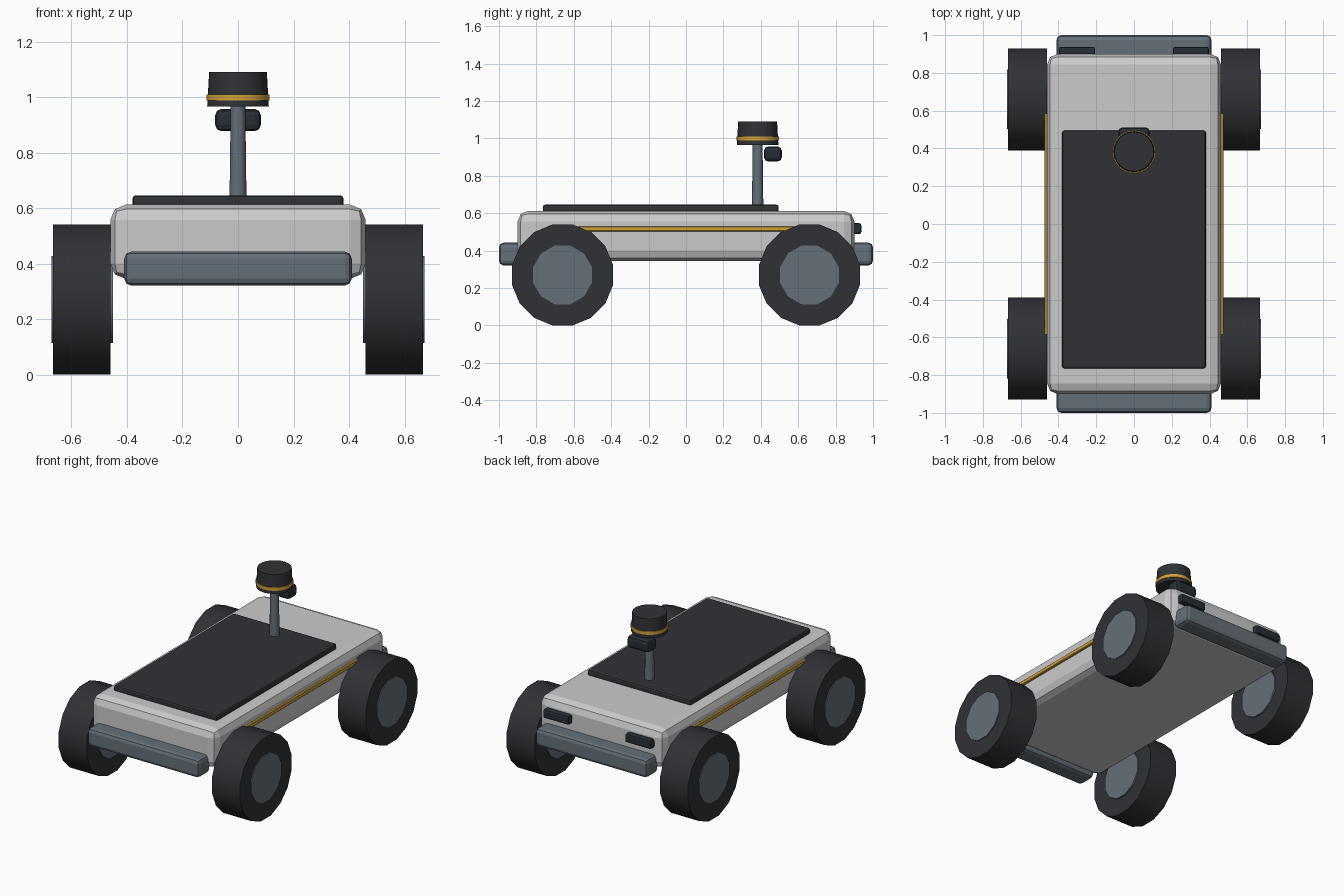
import bpy
from math import pi, cos, radians

if "Cube" in bpy.data.objects:
    bpy.data.objects.remove(bpy.data.objects["Cube"])


def material(name, rgb):
    m = bpy.data.materials.new(name)
    m.diffuse_color = (*rgb, 1)
    m.use_nodes = True
    m.node_tree.nodes["Principled BSDF"].inputs["Base Color"].default_value = m.diffuse_color
    return m


SHELL = material("shell_white", (0.66, 0.66, 0.67))
DARK = material("dark_rubber", (0.028, 0.031, 0.036))
STEEL = material("steel", (0.13, 0.16, 0.19))
GOLD = material("gold", (0.65, 0.36, 0.04))
GLASS = material("dark_glass", (0.02, 0.027, 0.036))


def finish(ob, name, mat, bevel=0, segments=2):
    ob.name = name
    ob.data.materials.append(mat)
    if bevel:
        mod = ob.modifiers.new("bevel", 'BEVEL')
        mod.width, mod.segments = bevel, segments
        mod.limit_method = 'ANGLE'
    return ob


def box(name, x, y, z, mat, bevel=0, segments=2):
    """Box from (min, max) ranges on each axis."""
    bpy.ops.mesh.primitive_cube_add(size=1, location=[sum(r) / 2 for r in (x, y, z)])
    ob = bpy.context.object
    ob.scale = [r[1] - r[0] for r in (x, y, z)]
    bpy.ops.object.transform_apply(location=False, rotation=False, scale=True)
    return finish(ob, name, mat, bevel, segments)


def upright(name, y, z, r0, r1, mat, sides=24):
    """Tapered vertical cylinder on the centre plane."""
    bpy.ops.mesh.primitive_cone_add(vertices=sides, radius1=r0, radius2=r1,
                                    depth=z[1] - z[0], location=(0, y, sum(z) / 2))
    bpy.ops.object.shade_smooth_by_angle(angle=radians(30))
    return finish(bpy.context.object, name, mat)


def disc(name, x, y, z, apothem, sides, mat):
    """Cylinder along x with a flat side facing the ground."""
    bpy.ops.mesh.primitive_cylinder_add(vertices=sides, radius=apothem / cos(pi / sides),
                                        depth=x[1] - x[0])
    ob = bpy.context.object
    ob.rotation_euler = (0, 0, pi / sides)
    bpy.ops.object.transform_apply(rotation=True)
    ob.rotation_euler = (0, pi / 2, 0)
    ob.location = (sum(x) / 2, y, z)
    bpy.ops.object.transform_apply(rotation=True, location=False)
    bpy.ops.object.shade_smooth_by_angle(angle=radians(35))
    return finish(ob, name, mat)


# Chassis and solar deck
box("body_shell", (-.46, .46), (-.9, .9), (.345, .612), SHELL, .055)
box("deck_panel", (-.38, .38), (-.765, .495), (.6, .646), DARK, .012)

# Bumpers at both ends
for end, s in (("front", -1), ("rear", 1)):
    box(f"{end}_bumper", (-.41, .41), sorted((s * .87, s * 1.0)), (.321, .443), STEEL, .025)

for side, s in (("left", -1), ("right", 1)):
    # Side stripe and lamp
    box(f"{side}_stripe", sorted((s * .445, s * .475)), (-.59, .59), (.503, .53), GOLD, .004, 1)
    box(f"{side}_lamp", sorted((s * .206, s * .397)), (.88, .938), (.489, .547), GLASS, .012)
    # Wheels: tyre with a slightly proud hub on both faces
    for end, y in (("front", -.66), ("rear", .66)):
        disc(f"{end}_{side}_tyre", sorted((s * .46, s * .666)), y, .27, .27, 16, DARK)
        disc(f"{end}_{side}_hub", sorted((s * .45, s * .672)), y, .27, .157, 12, STEEL)

# Sensor mast, camera and scanner head
upright("mast", .383, (.6, .99), .031, .026, STEEL, 12)
box("mast_camera", (-.082, .082), (.417, .512), (.877, .957), GLASS, .022)
upright("scanner_head", .383, (.966, 1.09), .111, .104, DARK)
upright("scanner_ring", .383, (.988, 1.009), .114, .114, GOLD)
